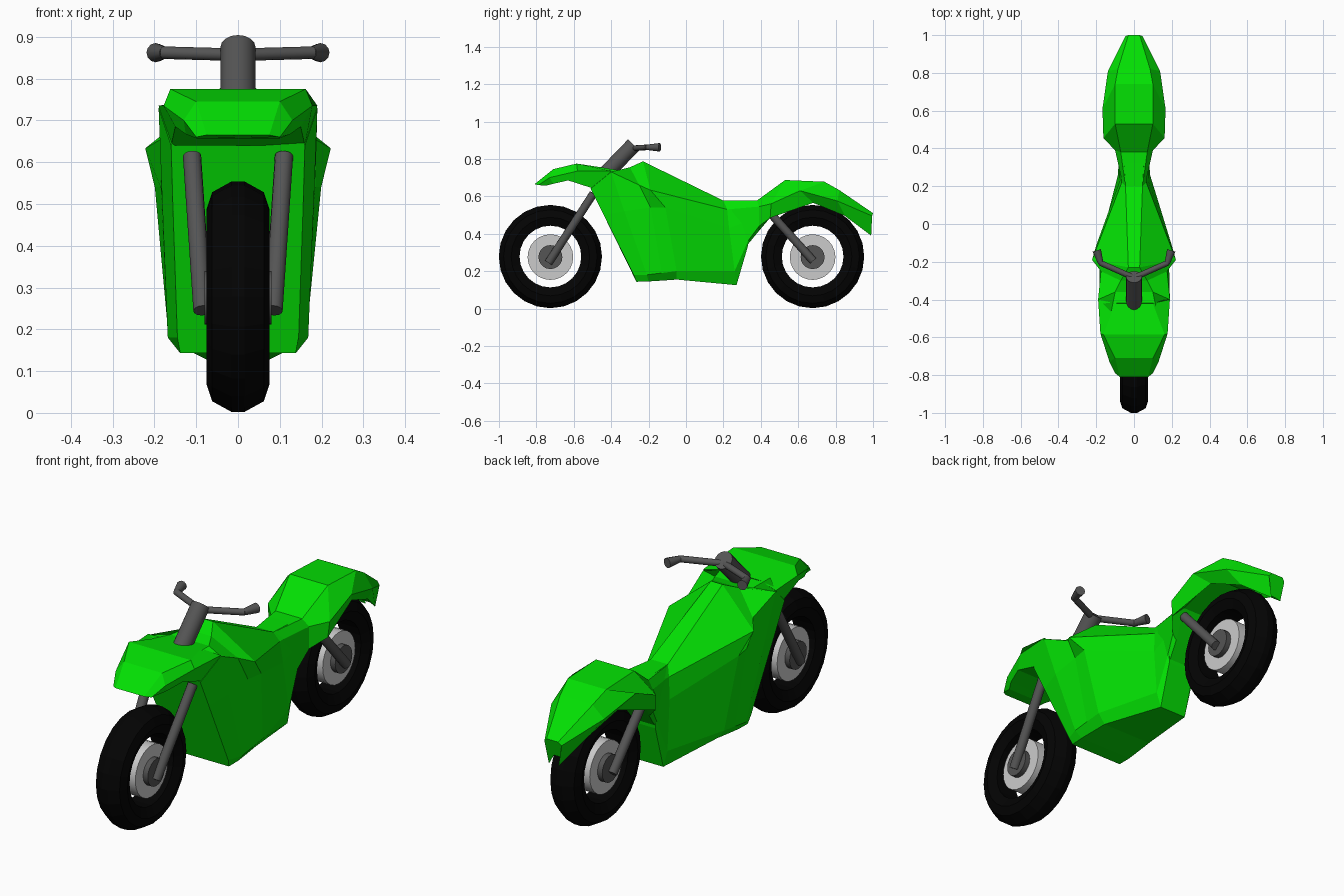
import bpy, bmesh, math
from mathutils import Vector

if "Cube" in bpy.data.objects:
    bpy.data.objects.remove(bpy.data.objects["Cube"])


def material(name, rgb):
    m = bpy.data.materials.new(name)
    m.diffuse_color = (*rgb, 1)
    m.use_nodes = True
    m.node_tree.nodes["Principled BSDF"].inputs["Base Color"].default_value = m.diffuse_color
    return m


GREEN = material("green_paint", (0.001, 0.74, 0.001))
RUBBER = material("rubber", (0.001, 0.001, 0.001))
METAL = material("dark_metal", (0.09, 0.09, 0.09))
ALLOY = material("light_metal", (0.6, 0.6, 0.6))


def loft(name, rings, mat, wrap=False):
    """Skin closed rings of points; cap the ends unless the loft wraps round."""
    bm = bmesh.new()
    rows = [[bm.verts.new(p) for p in ring] for ring in rings]
    n = len(rows[0])
    for i in range(len(rows) if wrap else len(rows) - 1):
        a, b = rows[i], rows[(i + 1) % len(rows)]
        for j in range(n):
            k = (j + 1) % n
            bm.faces.new((a[j], a[k], b[k], b[j]))
    if not wrap:
        bm.faces.new(rows[0])
        bm.faces.new(rows[-1])
    bmesh.ops.recalc_face_normals(bm, faces=bm.faces)
    me = bpy.data.meshes.new(name)
    bm.to_mesh(me)
    bm.free()
    me.materials.append(mat)
    ob = bpy.data.objects.new(name, me)
    bpy.context.collection.objects.link(ob)
    return ob


def panel(name, sections):
    """Mirror half sections of (y, z, half width) into rings and loft them."""
    rings = []
    for s in sections:
        rings.append([(w, y, z) for y, z, w in s] + [(-w, y, z) for y, z, w in reversed(s)])
    return loft(name, rings, GREEN)


def rod(name, p, q, r1, r2, mat=METAL, sides=12):
    p, q = Vector(p), Vector(q)
    d = q - p
    bpy.ops.mesh.primitive_cone_add(vertices=sides, radius1=r1, radius2=r2,
                                    depth=d.length, location=(p + q) / 2)
    ob = bpy.context.object
    ob.name = name
    ob.rotation_euler = d.to_track_quat('Z', 'Y').to_euler()
    ob.data.materials.append(mat)
    bpy.ops.object.shade_smooth_by_angle(angle=math.radians(35))
    return ob


# Wheels: lathed tyre, alloy disc and axle hub
TYRE = [(-.055, .165), (-.075, .21), (-.062, .25), (-.015, .276),
        (.015, .276), (.062, .25), (.075, .21), (.055, .165)]
for end, cy in (("front", -.725), ("rear", .677)):
    rings = []
    for i in range(24):
        a = 2 * math.pi * i / 24
        rings.append([(x, cy + r * math.cos(a), .278 + r * math.sin(a)) for x, r in TYRE])
    loft(end + "_tyre", rings, RUBBER, wrap=True)
    rod(end + "_disc", (-.055, cy, .275), (.055, cy, .275), .122, .122, ALLOY, 24)
    rod(end + "_hub", (-.08, cy, .275), (.08, cy, .275), .064, .064, METAL, 20)

# Front cowl: sections run top edge, side edge, lower edge
panel("front_cowl", [
    [(-.81, .665, .075), (-.79, .66, .10), (-.75, .657, .10)],
    [(-.71, .745, .10), (-.73, .70, .13), (-.71, .667, .125)],
    [(-.585, .775, .162), (-.58, .735, .178), (-.63, .685, .15)],
    [(-.42, .75, .10), (-.40, .735, .19), (-.49, .64, .16)],
])

# Main body: sections run top, shoulder, waist, skirt, bottom
panel("body", [
    [(-.46, .755, .12), (-.51, .64, .16), (-.44, .50, .156), (-.28, .18, .145), (-.265, .143, .138)],
    [(-.36, .74, .10), (-.40, .73, .19), (-.33, .52, .182), (-.21, .18, .168), (-.20, .145, .14)],
    [(-.30, .755, .07), (-.25, .66, .175), (-.19, .54, .185), (-.13, .19, .167), (-.12, .15, .135)],
    [(-.23, .787, .03), (-.19, .633, .222), (-.11, .54, .199), (-.05, .20, .165), (-.05, .155, .13)],
    [(.20, .577, .045), (.22, .53, .065), (.23, .43, .075), (.26, .20, .085), (.27, .125, .07)],
    [(.36, .577, .055), (.37, .55, .08), (.36, .48, .08), (.34, .38, .08), (.33, .33, .07)],
])

# Tail: leg behind the seat flaring into the rear mudguard
panel("tail", [
    [(.20, .575, .045), (.22, .53, .062), (.33, .36, .08), (.32, .33, .065)],
    [(.38, .578, .07), (.39, .545, .10), (.39, .44, .10), (.39, .415, .08)],
    [(.53, .687, .10), (.455, .56, .162), (.45, .485, .155), (.48, .53, .11)],
    [(.74, .678, .10), (.61, .63, .167), (.68, .565, .12), (.68, .60, .10)],
    [(.82, .633, .085), (.81, .575, .138), (.85, .495, .085), (.84, .54, .07)],
    [(1.0, .51, .03), (.995, .495, .045), (.99, .39, .025), (.96, .42, .02)],
])

# Steering stem
rod("steering_stem", (0, -.435, .715), (0, -.28, .875), .042, .042, METAL, 16)

# Forks and handlebars, both sides
for side, s in (("right", 1), ("left", -1)):
    rod(side + "_front_fork", (s * .085, -.735, .245), (s * .11, -.495, .615), .022, .022)
    rod(side + "_rear_fork", (s * .09, .68, .255), (s * .09, .46, .50), .022, .022)
    rod(side + "_handlebar", (0, -.285, .857), (s * .18, -.205, .862), .015, .015)
    rod(side + "_grip", (s * .175, -.21, .862), (s * .197, -.14, .862), .014, .023)
